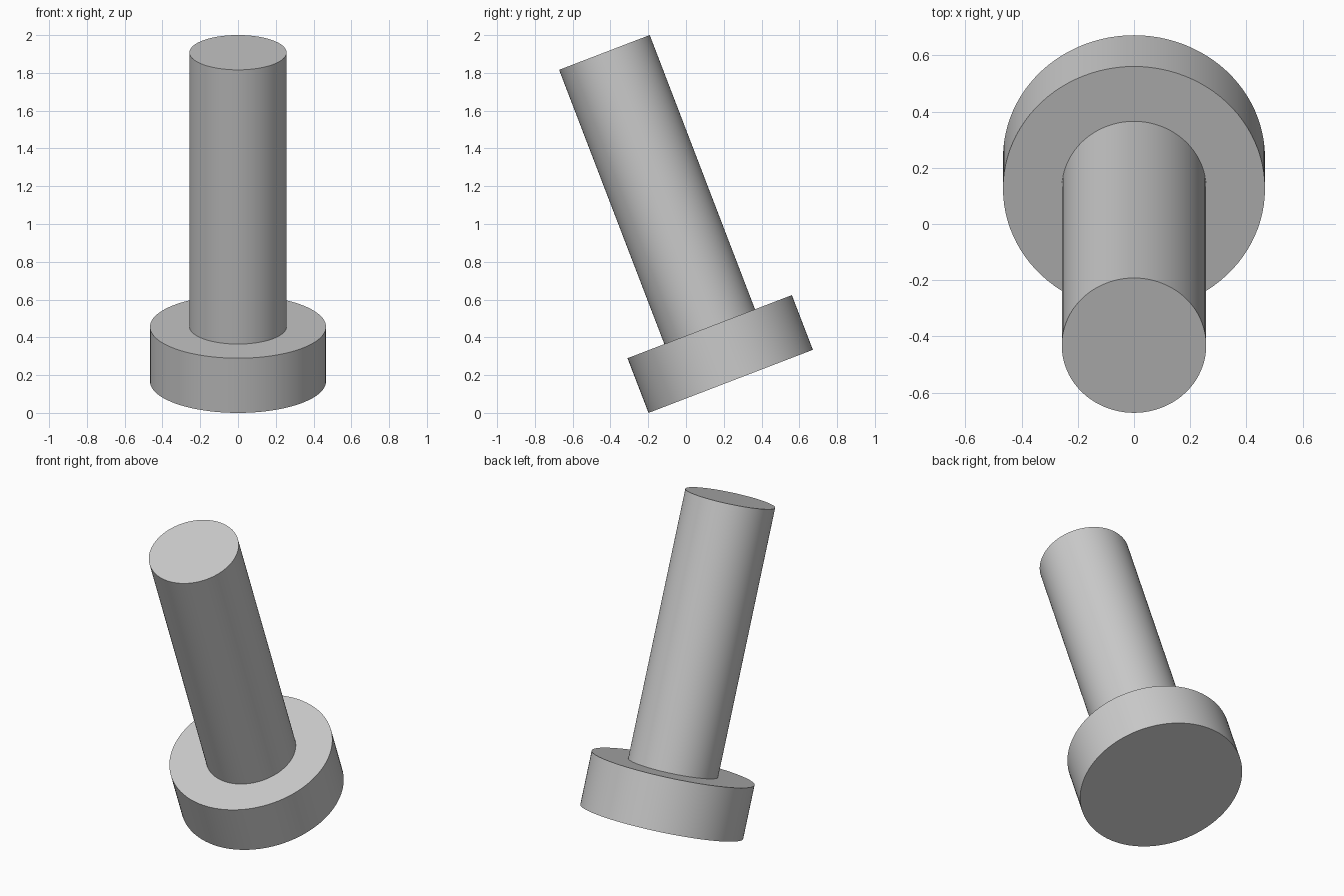
import bpy, math
from mathutils import Matrix, Vector

if "Cube" in bpy.data.objects:
    bpy.data.objects.remove(bpy.data.objects["Cube"], do_unlink=True)

GREY = (0.6, 0.6, 0.6, 1)
grey = bpy.data.materials.new("grey_metal")
grey.use_nodes = True
grey.diffuse_color = GREY
grey.node_tree.nodes["Principled BSDF"].inputs["Base Color"].default_value = GREY

HEAD_HEIGHT, LENGTH = 0.31, 1.865
# Bolt axis: leans toward the front from the centre of the head's underside
TILT = Matrix.Translation((0, 0.2365, 0.167)) @ Matrix.Rotation(math.radians(21), 4, "X")


def cylinder(name, radius, bottom, top):
    bpy.ops.mesh.primitive_cylinder_add(vertices=96, radius=radius, depth=top - bottom)
    obj = bpy.context.object
    obj.name = name
    obj.matrix_world = TILT @ Matrix.Translation((0, 0, (bottom + top) / 2))
    obj.data.materials.append(grey)
    bpy.ops.object.shade_smooth_by_angle(angle=math.radians(30))
    return obj


# Wide flat head and the shank seated on it
cylinder("bolt_head", 0.466, 0, HEAD_HEIGHT)
cylinder("bolt_shank", 0.257, HEAD_HEIGHT, LENGTH)
